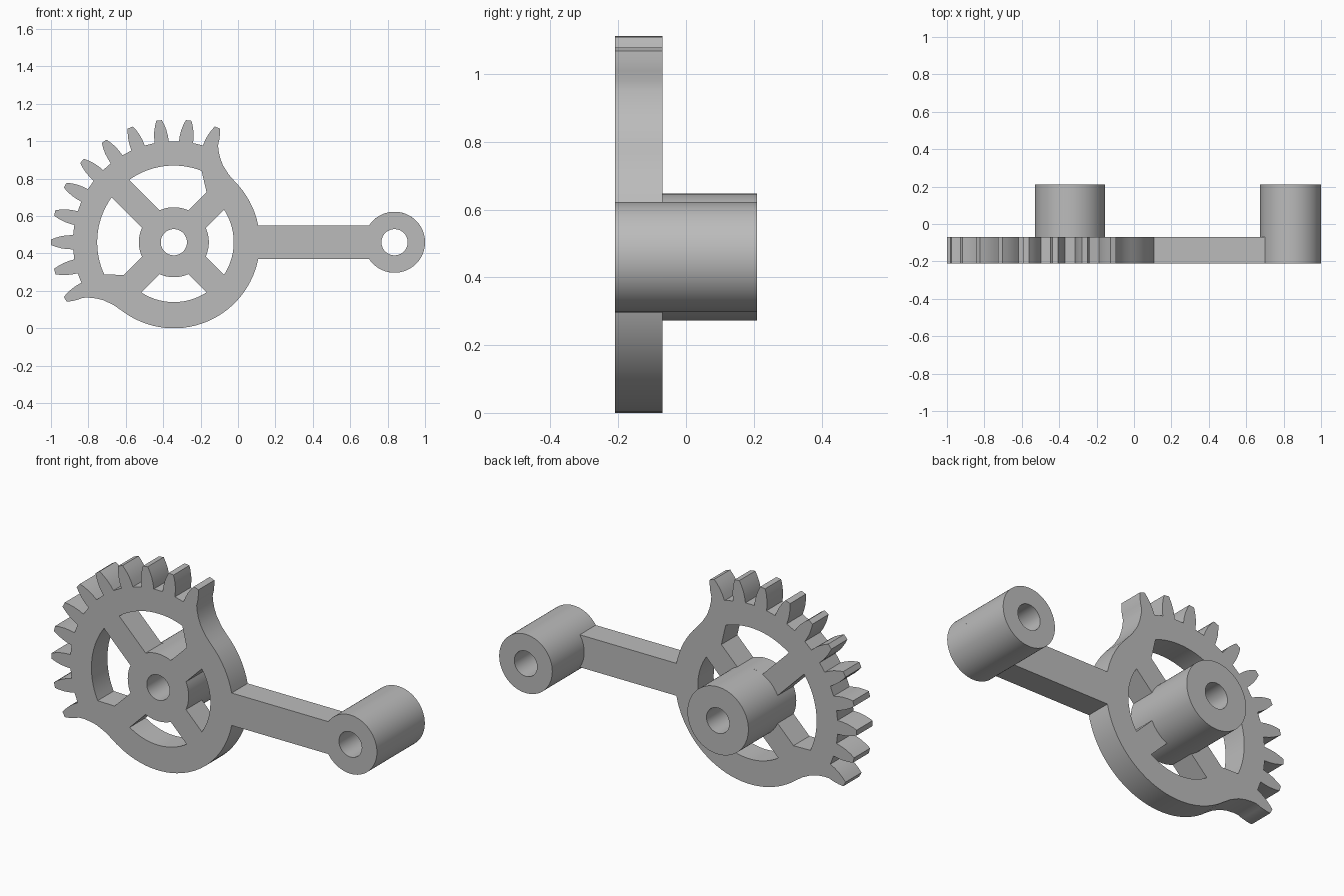
import bpy, bmesh
from math import sin, cos, asin, radians, degrees

cube = bpy.data.objects.get("Cube")
if cube:
    bpy.data.objects.remove(cube, do_unlink=True)

HUB = (-0.343, 0.46)      # gear axis (x, z)
BOSS = (0.837, 0.46)      # arm end axis
BODY_R, HUB_R, BOSS_R, BORE_R = 0.46, 0.187, 0.163, 0.07
ARM_HALF, SPOKE_HALF = 0.09, 0.066
FRONT, PLATE_BACK, BACK = -0.21, -0.07, 0.21
PITCH = 360 / 26

grey = bpy.data.materials.new("plain grey")
grey.use_nodes = True
grey.diffuse_color = (0.5, 0.5, 0.5, 1)
grey.node_tree.nodes["Principled BSDF"].inputs["Base Color"].default_value = (0.5, 0.5, 0.5, 1)


def polar(center, r, deg):
    return (center[0] + r * cos(radians(deg)), center[1] + r * sin(radians(deg)))


def arc(center, r, a, b, step=4):
    n = max(2, round(abs(b - a) / step))
    return [polar(center, r, a + (b - a) * i / n) for i in range(n + 1)]


def circle(center, r):
    return arc(center, r, 0, 360)[:-1]


def extrude_loops(name, loops, y0, y1):
    """Fill closed x-z loops (inner loops become holes) and extrude along y."""
    curve = bpy.data.curves.new(name, "CURVE")
    curve.dimensions = "2D"
    curve.fill_mode = "BOTH"
    curve.extrude = (y1 - y0) / 2
    for loop in loops:
        spline = curve.splines.new("POLY")
        spline.points.add(len(loop) - 1)
        for point, (x, z) in zip(spline.points, loop):
            point.co = (x, z, 0, 1)
        spline.use_cyclic_u = True
    temp = bpy.data.objects.new(name + " curve", curve)
    bpy.context.collection.objects.link(temp)
    graph = bpy.context.evaluated_depsgraph_get()
    mesh = bpy.data.meshes.new_from_object(temp.evaluated_get(graph))
    bpy.data.objects.remove(temp, do_unlink=True)

    bm = bmesh.new()
    bm.from_mesh(mesh)
    for v in bm.verts:
        x, z, d = v.co
        v.co = (x, (y0 + y1) / 2 - d, z)
    bmesh.ops.remove_doubles(bm, verts=bm.verts, dist=0.0001)
    bmesh.ops.recalc_face_normals(bm, faces=bm.faces)
    bm.to_mesh(mesh)
    bm.free()
    mesh.materials.clear()
    mesh.materials.append(grey)
    obj = bpy.data.objects.new(name, mesh)
    bpy.context.collection.objects.link(obj)
    bpy.ops.object.select_all(action="DESELECT")
    obj.select_set(True)
    bpy.context.view_layer.objects.active = obj
    bpy.ops.object.shade_smooth_by_angle(angle=radians(25))
    return obj


# Gear sector outline: runout curve, eleven teeth, mirrored runout
flank = [(0.54, 0.038), (0.57, 0.037), (0.60, 0.033), (0.63, 0.025), (0.656, 0.015)]
runout = [(BODY_R, 45), (0.466, 51), (0.488, 57.5), (0.515, 61.3), (0.545, 64)]
axis = 180 - 3 * PITCH
sector = list(runout)
for k in range(-8, 3):
    mid = 180 + k * PITCH
    rise = [(r, mid - degrees(asin(w / r))) for r, w in flank]
    fall = [(r, 2 * mid - a) for r, a in reversed(rise)]
    sector += (rise[1:] if k == -8 else rise) + (fall[:-1] if k == 2 else fall)
sector += [(r, 2 * axis - a) for r, a in reversed(runout)]

# Whole plate outline: body, sector, arm and boss
arm_a = degrees(asin(ARM_HALF / BODY_R))
boss_a = 180 - degrees(asin(ARM_HALF / BOSS_R))
outline = arc(HUB, BODY_R, arm_a, 45)[:-1]
outline += [polar(HUB, r, a) for r, a in sector]
outline += arc(HUB, BODY_R, 2 * axis - 45, 360 - arm_a)[1:]
outline += arc(BOSS, BOSS_R, -boss_a, boss_a)


# Openings between the four diagonal spokes
def half_angle(r):
    return 45 - degrees(asin(SPOKE_HALF / r))


def opening(mid, outer):
    h = half_angle(HUB_R)
    return outer + arc(HUB, HUB_R, mid + h, mid - h)


SMALL, LARGE = 0.32, 0.41
s, l = half_angle(SMALL), half_angle(LARGE)
openings = [opening(mid, arc(HUB, SMALL, mid - s, mid + s)) for mid in (0, 270)]
openings.append(opening(90, [polar(HUB, SMALL, 90 - s)] + arc(HUB, LARGE, 68.8, 90 + l)))
openings.append(opening(180, arc(HUB, LARGE, 180 - l, 204.9) + [polar(HUB, SMALL, 180 + s)]))

bores = [circle(HUB, BORE_R), circle(BOSS, BORE_R)]
extrude_loops("gear_plate_and_arm", [outline] + openings + bores, FRONT, PLATE_BACK)

# Sleeves standing on the back of the plate
for name, center, radius in (("hub_sleeve", HUB, HUB_R), ("arm_end_sleeve", BOSS, BOSS_R)):
    extrude_loops(name, [circle(center, radius), circle(center, BORE_R)], PLATE_BACK, BACK)
